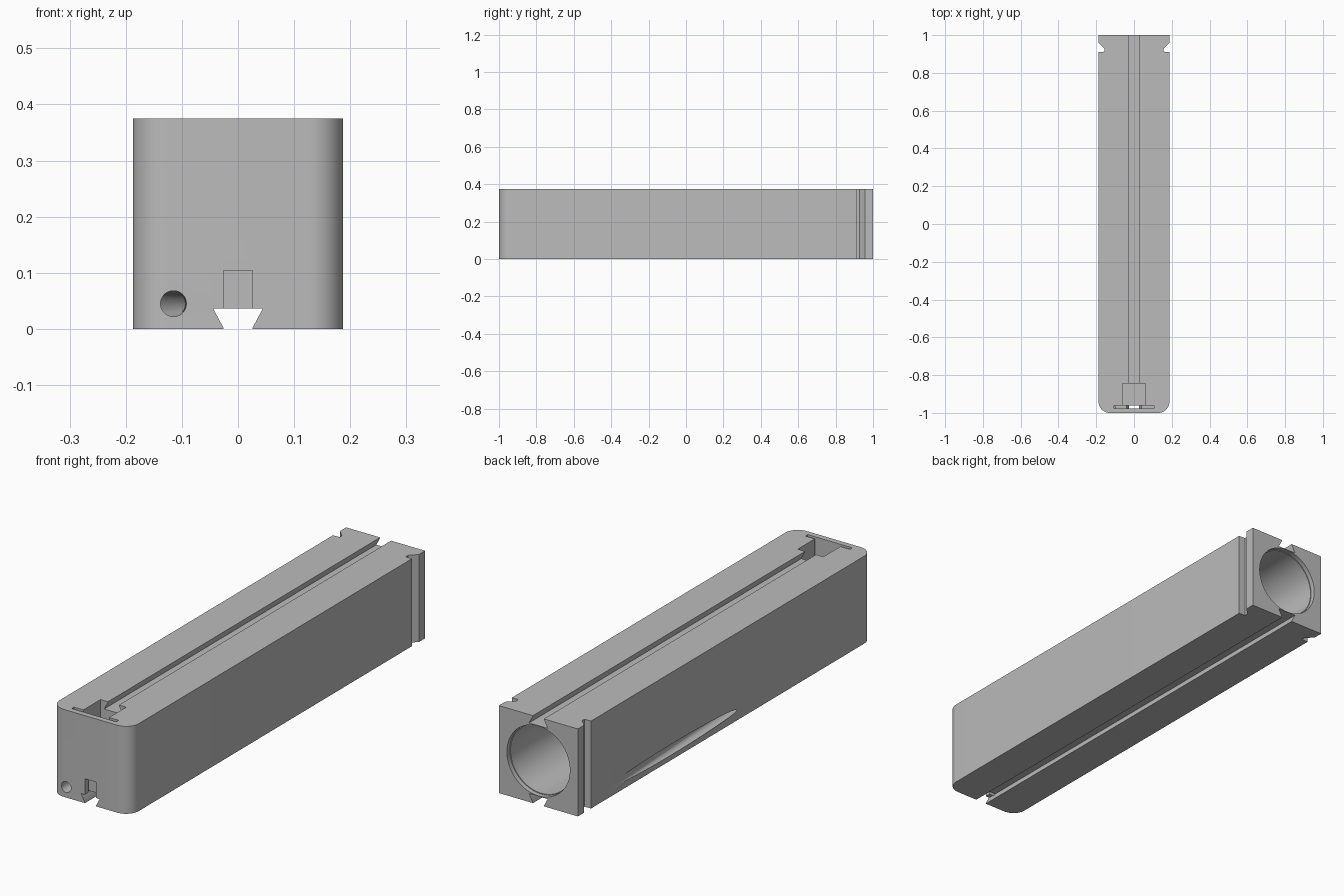
import bpy, bmesh, math
from mathutils import Vector

if "Cube" in bpy.data.objects:
    bpy.data.objects.remove(bpy.data.objects["Cube"])

W, H = 0.1875, 0.375          # half width and height of the body
MID = H / 2

grey = bpy.data.materials.new("plain_grey")
grey.use_nodes = True
grey.diffuse_color = (0.5, 0.5, 0.5, 1)
grey.node_tree.nodes["Principled BSDF"].inputs["Base Color"].default_value = (0.5, 0.5, 0.5, 1)


def prism(name, outline, offset):
    """Extrude a closed outline of 3D points along an offset."""
    bm = bmesh.new()
    face = bm.faces.new([bm.verts.new(p) for p in outline])
    result = bmesh.ops.extrude_face_region(bm, geom=[face])
    verts = [v for v in result["geom"] if isinstance(v, bmesh.types.BMVert)]
    bmesh.ops.translate(bm, verts=verts, vec=offset)
    bmesh.ops.recalc_face_normals(bm, faces=bm.faces)
    mesh = bpy.data.meshes.new(name)
    bm.to_mesh(mesh)
    bm.free()
    mesh.materials.append(grey)
    obj = bpy.data.objects.new(name, mesh)
    bpy.context.collection.objects.link(obj)
    return obj


def along_y(name, section, y0, y1):
    return prism(name, [(x, y0, z) for x, z in section], (0, y1 - y0, 0))


def along_z(name, plan, z0, z1):
    return prism(name, [(x, y, z0) for x, y in plan], (0, 0, z1 - z0))


def rect(half, y0, y1):
    return [(-half, y0), (half, y0), (half, y1), (-half, y1)]


def rod(name, radius, start, end, sides=96):
    """Round cutter between two points."""
    start, end = Vector(start), Vector(end)
    turn = (end - start).to_track_quat("Z", "Y")
    ring = [start + turn @ Vector((radius * math.cos(a), radius * math.sin(a), 0))
            for a in (math.tau * i / sides for i in range(sides))]
    return prism(name, ring, end - start)


# Long body with rounded front corners
R, STEPS = 0.06, 12
plan = [(W, 1), (-W, 1)]
for side in (-1, 1):
    for i in range(STEPS + 1):
        a = math.pi / 2 * (i if side < 0 else STEPS - i) / STEPS
        plan.append((side * (W - R + R * math.cos(a)), -1 + R - R * math.sin(a)))
body = along_z("long_body", plan, 0, H)

cutters = []

# Dovetail grooves: full length below, stopping at the pocket above
dovetail = [(-0.026, -0.02), (0.026, -0.02), (0.026, 0.002), (0.044, 0.036),
            (-0.044, 0.036), (-0.026, 0.002)]
cutters.append(along_y("bottom_groove_cutter", dovetail, -1.1, 1.1))
cutters.append(along_y("top_groove_cutter", [(x, H - z) for x, z in dovetail], -0.9, 1.1))

# Side notches near the back
notch = [(0.25, 0.91), (0.157, 0.912), (0.157, 0.928), (W, 0.958), (0.25, 0.958)]
for side in (-1, 1):
    cutters.append(along_z("side_notch_cutter", [(side * x, y) for x, y in notch], -0.1, 0.5))

# Main bore with a shallow wider mouth
cutters.append(rod("bore_cutter", 0.146, (0, 1.1, MID), (0, -0.8, MID)))
cutters.append(rod("bore_mouth_cutter", 0.1495, (0, 1.1, MID), (0, 0.98, MID)))

# Pocket and thin plate slot at the front of the top
cutters.append(along_z("pocket_cutter", rect(0.061, -0.965, -0.844), 0.12, 0.5))
cutters.append(along_z("plate_slot_cutter", rect(0.106, -0.976, -0.96), 0.03, 0.5))

# Opening in the front wall
cutters.append(along_z("front_opening_cutter", rect(0.026, -1.1, -0.968), 0.02, 0.104))

# Slanted wire hole that breaks out through the side
start = Vector((-0.115, -1, 0.045))
slant = Vector((-0.0725, 1.355, 0))
cutters.append(rod("wire_hole_cutter", 0.023, start - slant * 0.1, start + slant * 1.6, 48))

# Cut every feature, then drop the cutters
bpy.ops.object.select_all(action="DESELECT")
bpy.context.view_layer.objects.active = body
body.select_set(True)
for cutter in cutters:
    cutter.hide_render = True
    mod = body.modifiers.new("cut", "BOOLEAN")
    mod.operation, mod.solver, mod.object = "DIFFERENCE", "EXACT", cutter
    bpy.ops.object.modifier_apply(modifier=mod.name)
    bpy.data.objects.remove(cutter)

bpy.ops.object.shade_smooth_by_angle(angle=math.radians(30))
